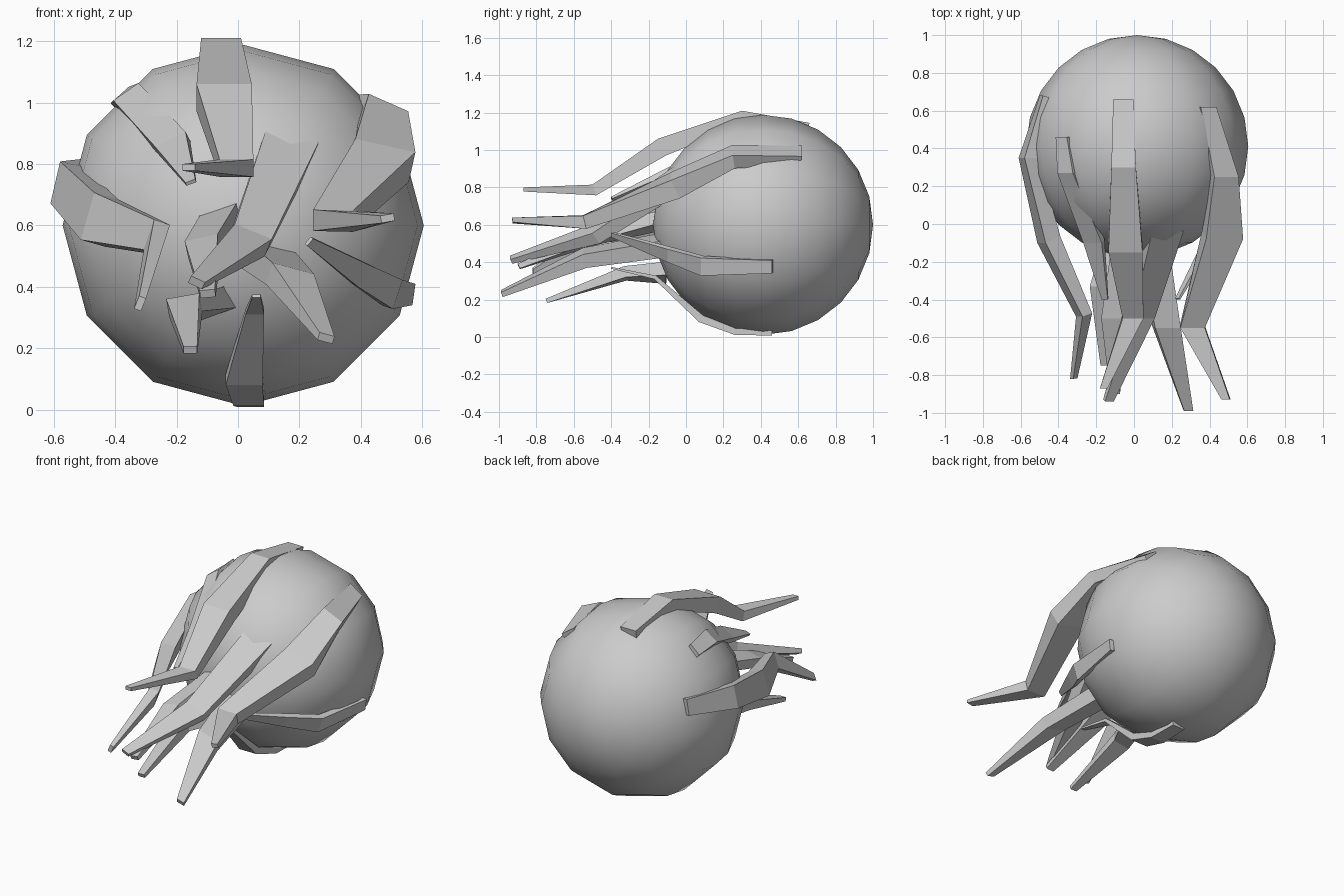
import bpy
import bmesh
from math import radians, cos, sin
from mathutils import Vector

if "Cube" in bpy.data.objects:
    bpy.data.objects.remove(bpy.data.objects["Cube"])

# Smooth ball, poles along y
bpy.ops.mesh.primitive_uv_sphere_add(segments=12, ring_count=12, radius=0.588,
                                     location=(0.017, 0.412, 0.6),
                                     rotation=(radians(90), 0, 0))
ball = bpy.context.object
ball.name = "ball"
bpy.ops.object.shade_smooth()


def flame(name, a0, a1, stations, thick=1.1):
    """Flat-faced ribbon through (x, y, z, half width); a0..a1 is its roll about y."""
    pts = [Vector(s[:3]) for s in stations]
    bm = bmesh.new()
    rings = []
    last = len(pts) - 1
    for i, p in enumerate(pts):
        a = radians(a0 + (a1 - a0) * i / last)
        hw = stations[i][3]
        across = Vector((cos(a), 0, sin(a)))
        ahead = (pts[min(i + 1, last)] - p).normalized() if i < last else Vector()
        behind = (p - pts[max(i - 1, 0)]).normalized() if i else Vector()
        out = (ahead + behind).cross(across).normalized()
        depth = out * hw * thick
        ring = (p - across * hw, p + across * hw,
                p + across * hw - depth, p - across * hw - depth)
        rings.append([bm.verts.new(v) for v in ring])
    for r, s in zip(rings, rings[1:]):
        for k in range(4):
            m = (k + 1) % 4
            bm.faces.new((r[k], r[m], s[m], s[k]))
    bm.faces.new(rings[0])
    bm.faces.new(rings[-1])
    bmesh.ops.recalc_face_normals(bm, faces=bm.faces)
    mesh = bpy.data.meshes.new(name)
    bm.to_mesh(mesh)
    bm.free()
    bpy.context.collection.objects.link(bpy.data.objects.new(name, mesh))


# Long outer flames starting on the sides of the ball
flame("flame_top", 0, 0, [(-.057, .66, 1.145, .053), (-.055, .3, 1.21, .065),
                          (-.045, -.15, 1.06, .09), (-.005, -.5, .815, .055),
                          (-.16, -.87, .80, .02)])
flame("flame_upper_right", -35, 10, [(.395, .62, .995, .05), (.49, .25, 1.0, .07),
                                     (.48, -.08, .86, .1), (.31, -.55, .65, .065),
                                     (.485, -.93, .635, .022)])
flame("flame_left", 80, 68, [(-.49, .68, .77, .05), (-.595, .35, .74, .07),
                             (-.49, -.1, .63, .08), (-.29, -.49, .57, .052),
                             (-.33, -.82, .35, .022)])

# Short outer flames
flame("flame_lower_right", -98, -130, [(.573, .46, .375, .035), (.52, .08, .375, .05),
                                       (.41, -.1, .435, .04), (.235, -.4, .545, .015)], 0.8)
flame("flame_bottom", 180, 180, [(.043, .46, .008, .042), (.035, .26, .012, .05),
                                 (.02, .07, .08, .06), (.055, -.17, .31, .03),
                                 (.06, -.4, .365, .014)], 0.7)
flame("flame_upper_left", 42, 20, [(-.385, .46, 1.025, .04), (-.365, .27, 1.035, .05),
                                   (-.22, -.1, .88, .055), (-.155, -.4, .745, .017)], 0.7)

# Front flames
flame("flame_center", -20, -25, [(.18, -.04, .9, .088), (.05, -.5, .58, .065),
                                 (-.13, -.94, .425, .025)])
flame("flame_front_right", -15, -15, [(.10, -.1, .54, .085), (.18, -.55, .46, .07),
                                      (.29, -.99, .245, .025)])
flame("flame_front_middle", 20, 5, [(-.06, -.13, .66, .065), (-.12, -.5, .56, .055),
                                    (-.1, -.9, .39, .025)])
flame("flame_front_lower", 20, 0, [(-.1, -.1, .38, .07), (-.18, -.33, .37, .055),
                                   (-.155, -.75, .205, .022)])
